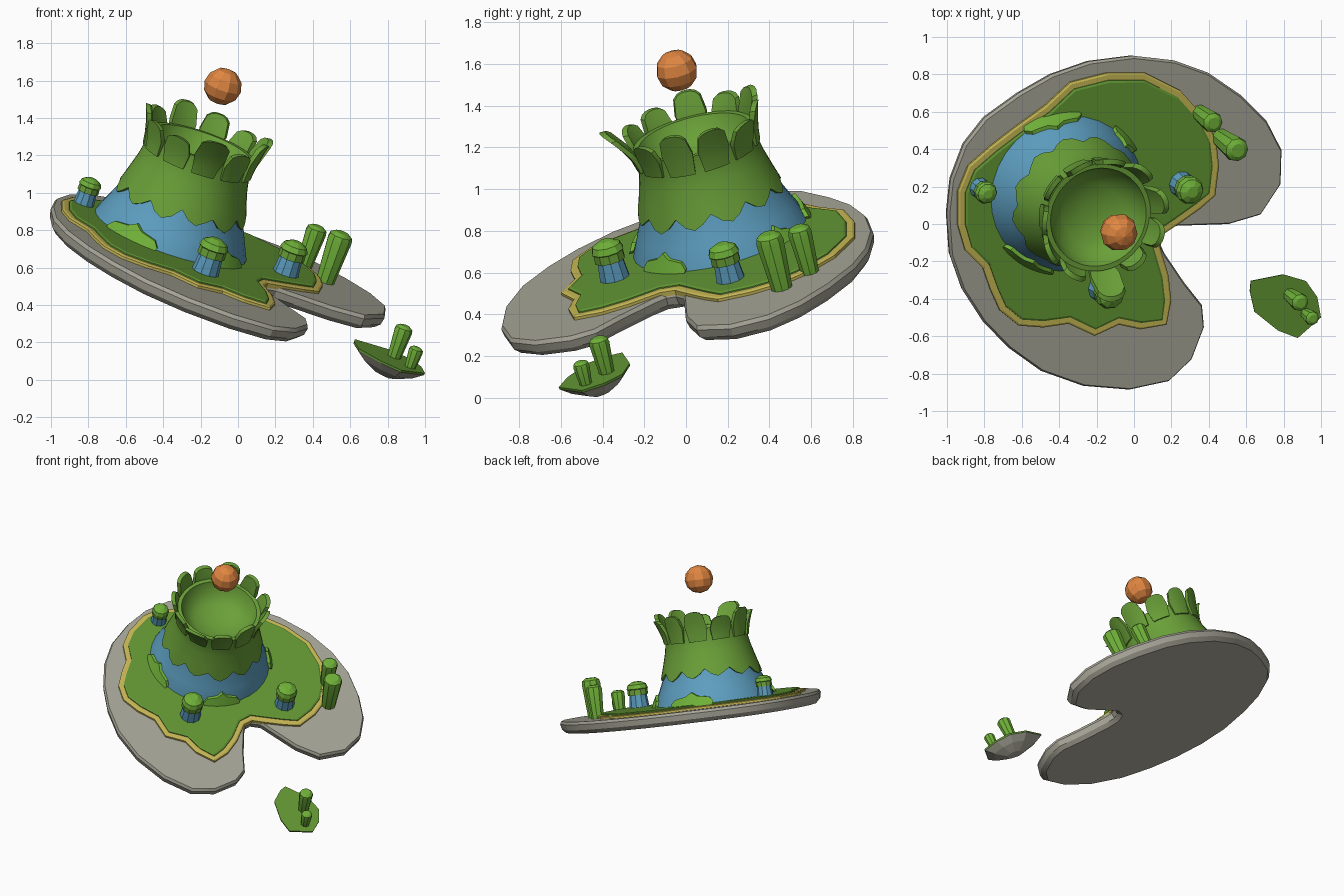
import bpy, bmesh, math, random
from mathutils import Vector, Matrix

if "Cube" in bpy.data.objects:
    bpy.data.objects.remove(bpy.data.objects["Cube"])
random.seed(4)

# Everything shares one tilt: z = z0 + SX*x + SY*y
SX, SY = -0.35, 0.26
N = Vector((-SX, -SY, 1)).normalized()
ROT = Vector((0, 0, 1)).rotation_difference(N).to_matrix().to_4x4()


def mat(name, c):
    m = bpy.data.materials.new(name)
    m.diffuse_color = (*c, 1)
    m.use_nodes = True
    m.node_tree.nodes["Principled BSDF"].inputs["Base Color"].default_value = m.diffuse_color
    return m


STONE = mat("grey stone", (.38, .37, .305))
SAND = mat("yellow sand", (.57, .475, .09))
GRASS = mat("grass green", (.122, .305, .034))
LEAF = mat("leaf green", (.144, .352, .04))
POST = mat("bright green", (.16, .44, .04))
BLUE = mat("blue", (.11, .345, .53))
ORANGE = mat("orange", (.75, .24, .053))


def P(x, y, h=0, z0=.57):
    """Point over plan position x, y, raised h along the tilted normal."""
    return Vector((x, y, z0 + SX * x + SY * y)) + N * h


def add(name, bm, mats, smooth=None):
    bmesh.ops.recalc_face_normals(bm, faces=bm.faces)
    me = bpy.data.meshes.new(name)
    bm.to_mesh(me)
    bm.free()
    ob = bpy.data.objects.new(name, me)
    bpy.context.collection.objects.link(ob)
    for m in mats:
        me.materials.append(m)
    if smooth:
        bpy.context.view_layer.objects.active = ob
        ob.select_set(True)
        bpy.ops.object.shade_smooth_by_angle(angle=math.radians(smooth))
        ob.select_set(False)
    return ob


def loft(bm, rings, cap_start=True, cap_end=True, mi=lambda i: 0):
    vs = [[bm.verts.new(p) for p in r] for r in rings]
    n = len(vs[0])
    for i in range(len(vs) - 1):
        for k in range(n):
            q = (k + 1) % n
            f = bm.faces.new((vs[i][k], vs[i][q], vs[i + 1][q], vs[i + 1][k]))
            f.material_index = mi(i)
    if cap_start:
        bm.faces.new(vs[0]).material_index = mi(0)
    if cap_end:
        bm.faces.new(vs[-1]).material_index = mi(len(vs) - 2)


def inset(pts, d):
    """Move a plan outline inwards by d."""
    n = len(pts)
    V = [Vector(p) for p in pts]
    s = 1 if sum(V[i].cross(V[(i + 1) % n]) for i in range(n)) > 0 else -1
    out = []
    for i in range(n):
        t = (V[(i + 1) % n] - V[i - 1]).normalized()
        out.append(V[i] + Vector((-t.y, t.x)) * d * s)
    return out


def plate(name, pts, layers, mats, mi=lambda i: 0, smooth=None):
    bm = bmesh.new()
    loft(bm, [[P(p[0], p[1], h) for p in inset(pts, d)] for d, h in layers], mi=mi)
    return add(name, bm, mats, smooth)


def ring(base, r, h, n):
    """Circle of points in the tilted frame; r and h may be functions of the index."""
    R = r if callable(r) else lambda k: r
    H = h if callable(h) else lambda k: h
    return [base + ROT @ Vector((R(k) * math.cos(k * math.tau / n),
                                 R(k) * math.sin(k * math.tau / n), H(k))) for k in range(n)]


def turned(name, base, prof, n, mats, mi=lambda i: 0, smooth=None):
    bm = bmesh.new()
    loft(bm, [ring(base, r, h, n) for r, h in prof], mi=mi)
    return add(name, bm, mats, smooth)


# Notched stone pad
pad = [(.51, 0), (.68, .05), (.785, .21), (.79, .39), (.71, .545), (.575, .68), (.4, .8),
       (.22, .865), (0, .89), (-.235, .86), (-.435, .79), (-.61, .69), (-.79, .56), (-.9, .42),
       (-.97, .235), (-.99, .05), (-.975, -.165), (-.91, -.35), (-.8, -.52), (-.665, -.66),
       (-.49, -.785), (-.265, -.865), (-.02, -.885), (.19, -.84), (.31, -.725), (.375, -.555),
       (.365, -.44), (.27, -.32), (.165, -.165), (.135, -.1), (.15, -.05), (.21, -.01)]
plate("stone_pad", pad, [(.005, 0), (-.005, -.02), (.003, -.06), (.03, -.088)], [STONE], smooth=30)

# Sand rim and grass on the pad
shore = [(-.15, .81), (.055, .81), (.245, .715), (.38, .565), (.435, .45), (.45, .315),
         (.43, .155), (.35, .085), (.245, .01), (.155, -.05), (.135, -.12), (.18, -.27),
         (.195, -.405), (.17, -.535), (.03, -.56), (-.085, -.535), (-.215, -.595), (-.355, -.53),
         (-.49, -.55), (-.62, -.54), (-.72, -.46), (-.77, -.35), (-.81, -.235), (-.905, -.14),
         (-.945, -.005), (-.945, .18), (-.89, .315), (-.77, .42), (-.64, .52), (-.48, .635),
         (-.345, .76)]
plate("sand_rim", shore, [(0, -.01), (0, .014), (.01, .02)], [SAND])
plate("grass", shore, [(.035, 0), (.037, .026), (.048, .032)], [GRASS])

# Trunk: blue flared base
TB = P(-.37, .17)
turned("trunk_base", TB, [(.435, .0), (.425, .04), (.385, .13), (.345, .22), (.31, .34)],
       32, [BLUE], smooth=40)

# Leaf sleeve with ragged lower edge and hollow bowl
M = 48
drop = [0, .035, .05, .03]
jit = [random.uniform(-.012, .02) for _ in range(M // 4)]
low = lambda k: .265 - drop[k % 4] * 1.2 - jit[k // 4]
bm = bmesh.new()
loft(bm, [ring(TB, .325, low, M), ring(TB, lambda k: .352 + .25 * (.25 - low(k)), low, M),
          ring(TB, .333, .31, M), ring(TB, .308, .4, M), ring(TB, .293, .48, M),
          ring(TB, .298, .56, M), ring(TB, .27, .56, M), ring(TB, .235, .48, M),
          ring(TB, .16, .43, M), ring(TB, .05, .41, M)], cap_start=False)
add("leaf_sleeve", bm, [LEAF], 40)


def bent_leaf(name, ang, width, length, rad, h0, half, thick=.028, m=LEAF):
    """Leaf wrapped round the trunk; rad(t) is its radius, half(s) its top outline."""
    bm = bmesh.new()
    n, rows = 8, 4
    skins = []
    for off in (0, thick):
        grid = []
        for j in range(rows + 1):
            row = []
            for i in range(n + 1):
                s = i / n * 2 - 1
                t = j / rows * half(s)
                r = rad(t) + off
                a = ang + s * width / .3 * (.8 + .2 * min(1, t * 1.5))
                row.append(bm.verts.new(TB + ROT @ Vector((r * math.cos(a), r * math.sin(a),
                                                           h0 + length * t))))
            grid.append(row)
        skins.append(grid)
    for g in skins:
        for j in range(rows):
            for i in range(n):
                bm.faces.new((g[j][i], g[j][i + 1], g[j + 1][i + 1], g[j + 1][i]))
    edge = lambda g: (g[0] + [r[-1] for r in g[1:]] + g[-1][-2::-1]
                      + [r[0] for r in g[-2:0:-1]])
    a, b = edge(skins[0]), edge(skins[1])
    for k in range(len(a)):
        q = (k + 1) % len(a)
        bm.faces.new((a[k], a[q], b[q], b[k]))
    add(name, bm, [m], 35)


# Crown petals, the front one leaning out most
for i in range(11):
    ang = math.radians(-82) + i * math.tau / 11
    lean = .13 if i == 0 else random.uniform(.03, .065)
    L = .23 if i == 0 else random.uniform(.16, .225)
    bent_leaf(f"crown_petal_{i + 1}", ang, .078, L,
              lambda t, lean=lean: .278 + lean * t ** 1.5, .47,
              lambda s: .5 + .5 * max(0, 1 - abs(s) ** 2.6) ** .5)

# Low fringe leaves around the trunk foot
for i, (a, w) in enumerate([(-120, 25), (104, 25), (43, 14), (-42, 20)]):
    bent_leaf(f"foot_leaf_{i + 1}", math.radians(a), math.radians(w) * .3, .1,
              lambda t: .435 - .045 * t, .02,
              lambda s: .25 + .75 * (1 - abs(s)) ** .6 * (.85 + .15 * math.cos(9 * s)),
              .02, POST)

# Floating orange ball
ball = [(.1 * math.sin(math.pi * k / 6) + .002, .9 - .1 * math.cos(math.pi * k / 6))
        for k in range(7)]
turned("orange_ball", TB, ball, 10, [ORANGE])

# Small capped stumps
for i, (x, y, s) in enumerate([(-.835, .2, .8), (-.185, -.335, 1.05), (.245, .22, 1)]):
    b = P(x, y, .02)
    turned(f"stump_{i + 1}", b, [(.072 * s, 0), (.06 * s, .12 * s)], 10, [BLUE])
    turned(f"stump_cap_{i + 1}", b, [(.06 * s, .105 * s), (.073 * s, .1 * s), (.071 * s, .14 * s),
           (.077 * s, .145 * s), (.066 * s, .175 * s), (.03 * s, .195 * s)], 10,
           [LEAF, POST], lambda k: 0 if k < 2 else 1)

# Islet: grass top over a stone keel
isle = [(.62, -.36), (.625, -.305), (.8, -.27), (.92, -.305), (.98, -.39), (1, -.5),
        (.875, -.61), (.77, -.57), (.645, -.47)]
Z2 = .12 + .35 * .81 + .26 * .43
C = Vector((.82, -.43))
bm = bmesh.new()
loft(bm, [[P(*(C + (Vector(p) - C) * s), h, Z2) for p in isle]
          for s, h in ((1, 0), (.99, -.012), (.72, -.055), (.3, -.097))],
     mi=lambda i: 0 if i == 0 else 1)
add("islet", bm, [GRASS, STONE])

# Round-topped green posts on the pad and the islet
for i, (x, y, z, r, L) in enumerate([(.35, .595, .57, .058, .245), (.465, .46, .57, .068, .29),
                                     (.835, -.38, Z2, .05, .185), (.92, -.48, Z2, .04, .12)]):
    turned(f"post_{i + 1}", P(x, y, -.005, z),
           [(r * .75, 0), (r, L - r * .6), (r * .92, L - r * .25), (r * .55, L)], 9, [POST], smooth=30)
